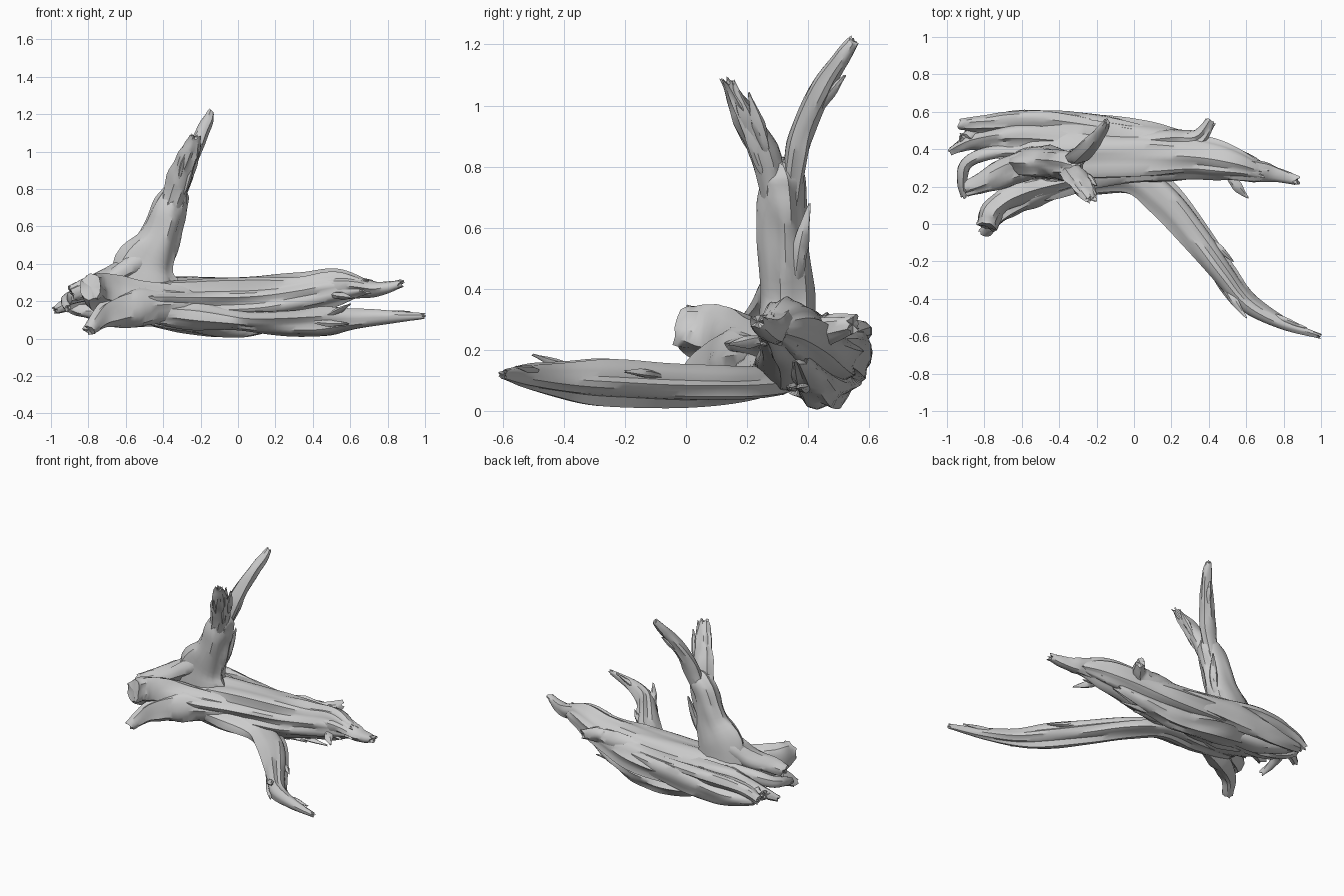
import bpy, bmesh, math, random
from mathutils import Vector, noise

random.seed(7)
UP, X, Y = Vector((0, 0, 1)), Vector((1, 0, 0)), Vector((0, 1, 0))


def spline(pts, t):
    # Catmull-Rom through rows of (x, y, z, half width, half height)
    n = len(pts) - 1
    i = min(int(t * n), n - 1)
    f = t * n - i
    p = [pts[max(0, min(n, i + k))] for k in (-1, 0, 1, 2)]
    return [0.5 * (2 * b + (c - a) * f + (2 * a - 5 * b + 4 * c - d) * f * f
                   + (3 * b - a - 3 * c + d) * f ** 3) for a, b, c, d in zip(*p)]


def limb(name, pts, sides=20, rings=26, grain=0.16, jag=0.03, hint=UP, seed=0.0, bury=0.0):
    """Grooved wooden limb: a swept oval with lengthwise grain and ragged ends.
    bury = fraction of the length over which the start tapers into its parent."""
    bm = bmesh.new()
    loops = []
    for r in range(rings + 1):
        t = r / rings
        s = spline(pts, t)
        c = Vector(s[:3])
        tan = (Vector(spline(pts, min(1, t + .02))[:3]) - Vector(spline(pts, max(0, t - .02))[:3])).normalized()
        side = tan.cross(hint).normalized()
        up = side.cross(tan)
        fade = min(1, .15 + .85 * math.sqrt(t / bury)) if bury else 1
        loop = []
        for k in range(sides):
            a = math.tau * k / sides
            ca, sa = math.cos(a), math.sin(a)
            g = noise.noise(Vector((ca * 2.8 + seed, sa * 2.8, t * 2.4 + seed)))
            h = noise.noise(Vector((ca * 1.1, sa * 1.1 + seed, t * 6)))
            q = (1 + grain * (1.5 * g + 0.7 * h)) * fade
            v = c + side * (ca * max(s[3], .004) * q) + up * (sa * max(s[4], .004) * q)
            if r in (0, rings):
                v += tan * random.uniform(-jag, jag)
            loop.append(bm.verts.new(v))
        loops.append(loop)
    for a, b in zip(loops, loops[1:]):
        for k in range(sides):
            j = (k + 1) % sides
            bm.faces.new((a[k], a[j], b[j], b[k]))
    # ragged, slightly hollow end caps
    for loop, d in ((loops[0][::-1], loops[1]), (loops[-1], loops[-2])):
        mid = sum((v.co for v in loop), Vector()) / sides
        inner = sum((v.co for v in d), Vector()) / sides
        cv = bm.verts.new(mid.lerp(inner, .3))
        for k in range(sides):
            bm.faces.new((loop[k], loop[(k + 1) % sides], cv))
    bmesh.ops.recalc_face_normals(bm, faces=bm.faces)
    me = bpy.data.meshes.new(name)
    bm.to_mesh(me)
    bm.free()
    ob = bpy.data.objects.new(name, me)
    bpy.context.collection.objects.link(ob)
    bpy.ops.object.select_all(action='DESELECT')
    ob.select_set(True)
    bpy.context.view_layer.objects.active = ob
    bpy.ops.object.shade_smooth_by_angle(angle=math.radians(40))
    return ob


def splinter(name, a, b, w=.02, h=.012, hint=UP):
    # thin torn strip tapering to a point
    a, b = Vector(a), Vector(b)
    m = a.lerp(b, .5) + Vector([random.uniform(-.006, .006) for _ in range(3)])
    limb(name, [(*a, w, h), (*m, w * .9, h), (*b, .004, .003)], 7, 8, .25, .006, hint, random.random() * 9, .5)


# fallen trunk, broken at the right end
limb("trunk", [(-.7, .34, .21, .15, .07), (-.5, .36, .2, .2, .115), (-.2, .375, .195, .185, .135),
               (.1, .37, .205, .155, .125), (.35, .355, .24, .12, .1), (.55, .32, .275, .085, .085),
               (.68, .28, .275, .05, .04)], 36, 40, .17, .05, seed=1.3)
limb("trunk_tip", [(.3, .32, .27, .07, .07), (.58, .295, .28, .065, .06), (.74, .275, .265, .045, .04),
                   (.87, .235, .295, .025, .022)], 14, 18, .25, .02, seed=4, bury=.3)
limb("trunk_stub", [(-.1, .42, .23, .08, .08), (.2, .445, .24, .065, .075), (.34, .46, .265, .045, .05),
                    (.41, .55, .285, .028, .03)], 14, 18, .2, .015, seed=6, bury=.3)
limb("trunk_underside", [(-.65, .42, .14, .08, .05), (-.25, .45, .09, .1, .065), (.02, .44, .07, .07, .06),
                         (.25, .4, .12, .06, .05), (.45, .37, .18, .03, .03)], 18, 24, .25, .03, seed=8, bury=.2)
limb("trunk_back_strip", [(-.9, .52, .17, .025, .03), (-.7, .555, .15, .04, .05), (-.45, .56, .17, .045, .08),
                          (-.15, .52, .2, .05, .07), (.15, .47, .22, .035, .04)], 14, 24, .25, .02, seed=3)

# low side branch sweeping forward
limb("side_branch", [(-.62, .22, .15, .06, .07), (-.3, .25, .13, .09, .08), (-.02, .255, .1, .085, .055),
                     (.16, .14, .085, .095, .055), (.33, -.06, .085, .08, .065), (.48, -.26, .095, .065, .068),
                     (.61, -.42, .105, .05, .052), (.8, -.53, .115, .032, .035), (.99, -.597, .12, .012, .016)],
     20, 44, .22, .015, seed=2, bury=.15)

# standing limb with two prongs
limb("upright", [(-.5, .33, .15, .1, .19), (-.5, .33, .36, .085, .17), (-.425, .325, .52, .08, .115),
                 (-.37, .32, .68, .078, .09), (-.325, .315, .78, .06, .065), (-.3, .31, .82, .015, .02)],
     24, 26, .18, .01, X, 5)
limb("upright_buttress", [(-.89, .19, .24, .04, .04), (-.79, .23, .28, .05, .06), (-.65, .29, .33, .07, .075),
                          (-.52, .32, .41, .085, .07), (-.44, .32, .55, .05, .05)], 18, 20, .18, .015, Y, 2.2)
limb("front_prong", [(-.4, .3, .56, .05, .08), (-.33, .27, .79, .055, .075), (-.285, .215, .93, .042, .055),
                     (-.25, .165, 1.02, .028, .045), (-.23, .13, 1.08, .014, .028)],
     16, 20, .22, .02, X, 7, .35)
limb("back_prong", [(-.39, .335, .58, .05, .07), (-.315, .355, .8, .045, .06), (-.27, .385, .93, .038, .05),
                    (-.21, .45, 1.07, .036, .037), (-.165, .51, 1.16, .028, .03), (-.145, .55, 1.215, .018, .016)],
     14, 24, .16, .01, X, 9, .3)

# spreading roots at the left end
roots = [
    ("front_foot_root", [(-.15, .27, .19, .07, .09), (-.5, .175, .175, .07, .1), (-.7, .07, .13, .05, .07),
                         (-.8, -.045, .045, .03, .03)]),
    ("front_stub_root", [(-.2, .27, .22, .06, .08), (-.58, .18, .235, .06, .09), (-.74, .09, .25, .06, .09),
                         (-.785, -.02, .275, .055, .07)]),
    ("curled_root", [(-.35, .38, .25, .06, .06), (-.72, .385, .25, .04, .05), (-.89, .33, .22, .03, .04),
                     (-.92, .23, .19, .025, .03), (-.91, .15, .16, .015, .02)]),
    ("long_root", [(-.2, .44, .24, .08, .07), (-.62, .47, .26, .06, .06), (-.86, .44, .2, .04, .04),
                   (-.98, .39, .15, .02, .02)]),
    ("back_root", [(-.05, .49, .23, .06, .06), (-.5, .55, .25, .055, .05), (-.8, .54, .23, .04, .04),
                   (-.93, .53, .18, .03, .03)]),
    ("middle_root", [(-.35, .36, .17, .1, .08), (-.66, .4, .15, .06, .06), (-.83, .43, .15, .04, .035),
                     (-.93, .46, .19, .025, .025)]),
    ("low_root", [(-.2, .44, .12, .08, .06), (-.58, .48, .11, .06, .05), (-.79, .5, .14, .04, .035),
                  (-.9, .46, .21, .025, .03)]),
]
for i, (name, pts) in enumerate(roots):
    limb(name, pts, 14, 22, .22, .012, UP, i * 1.7, .35)

# torn splinters: broken trunk end, branch, prongs
for i in range(7):
    y = .25 + .028 * i
    x = .62 + .08 * math.sin(i * 2.1) - .03 * i
    z = .215 + .02 * (i % 4)
    splinter("trunk_splinter", (x - .3, y + .03, z + .02), (x, y, z), .03, .02)
splinter("trunk_twig", (.5, .28, .24), (.61, .14, .22), .03, .022)
splinter("branch_twig", (.46, -.29, .11), (.6, -.5, .185), .025, .02)
splinter("branch_splinter", (.4, -.24, .09), (.59, -.49, .08), .025, .02)
splinter("branch_tip_splinter", (.68, -.47, .12), (.92, -.555, .145), .018, .014)
splinter("branch_thorn", (.38, -.06, .11), (.53, -.2, .13), .02, .014)
for dx, dy, dz in ((-.03, 0, -.02), (.03, .02, .02), (.0, .05, -.09), (.03, .07, -.02)):
    splinter("prong_splinter", (-.29 + dx, .22 + dy * .7, .86 + dz), (-.23 + dx, .135 + dy, 1.06 + dz),
             .024, .016, X)
splinter("back_prong_splinter", (-.25, .42, .97), (-.18, .52, 1.1), .02, .016, X)
splinter("upright_splinter", (-.36, .36, .42), (-.3, .405, .68), .03, .025, X)
for i in range(6):
    x = -.35 + .13 * i
    splinter("underside_splinter", (x - .2, .37 + .03 * (i % 4), .09), (x + .12, .34 + .035 * (i % 4), .075), .03, .018)
